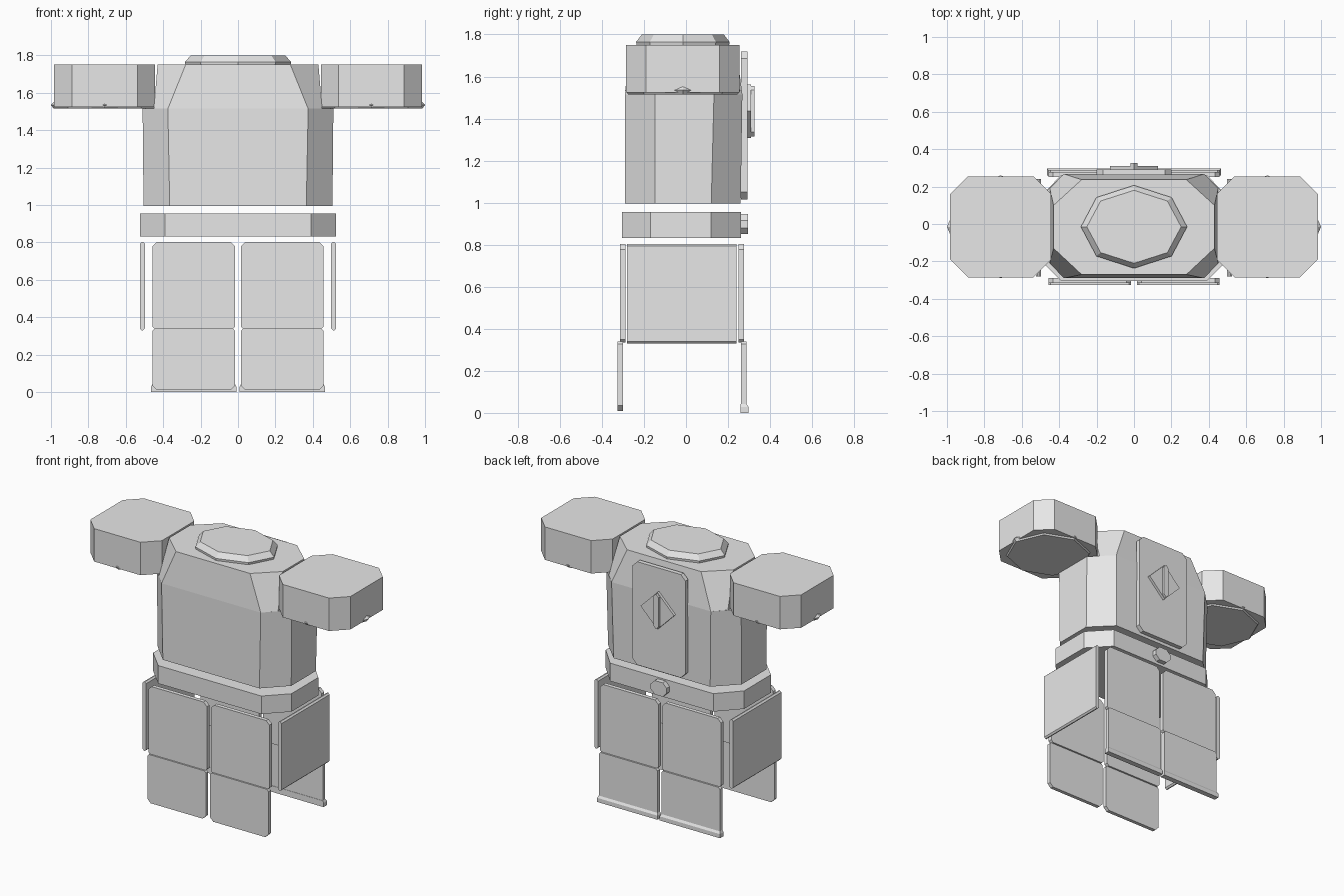
import bpy
import math

cube = bpy.data.objects.get("Cube")
if cube:
    bpy.data.objects.remove(cube, do_unlink=True)

grey = bpy.data.materials.new("light_grey")
grey.use_nodes = True
colour = (0.8, 0.8, 0.8, 1)
grey.diffuse_color = colour
grey.node_tree.nodes["Principled BSDF"].inputs["Base Color"].default_value = colour


def loft(name, rings):
    """Closed solid through a stack of rings with equal point counts."""
    n = len(rings[0])
    verts = [p for ring in rings for p in ring]
    faces = [tuple(range(n)), tuple(range(len(verts) - n, len(verts)))]
    for k in range(len(rings) - 1):
        for i in range(n):
            j = (i + 1) % n
            faces.append((k * n + i, k * n + j, (k + 1) * n + j, (k + 1) * n + i))
    mesh = bpy.data.meshes.new(name)
    mesh.from_pydata(verts, [], faces)
    mesh.materials.append(grey)
    obj = bpy.data.objects.new(name, mesh)
    bpy.context.collection.objects.link(obj)
    # Consistent outward normals
    bpy.context.view_layer.objects.active = obj
    obj.select_set(True)
    bpy.ops.object.mode_set(mode='EDIT')
    bpy.ops.mesh.select_all(action='SELECT')
    bpy.ops.mesh.normals_make_consistent(inside=False)
    bpy.ops.object.mode_set(mode='OBJECT')
    obj.select_set(False)
    return obj


def octagon(z, x, flat, front, side_front, side_back, back, cx=0):
    """Level eight-sided ring: half width, half flat width, then four depths."""
    half = [(flat, front), (x, side_front), (x, side_back), (flat, back)]
    pts = half + [(-a, b) for a, b in reversed(half)]
    return [(cx + a, b, z) for a, b in pts]


def ellipse(z, rx, ry, cx=0):
    return [(cx + rx * math.cos(i * math.pi / 4),
             ry * math.sin(i * math.pi / 4) - 0.015, z) for i in range(8)]


def cut_rect(x0, x1, z0, z1, low, high):
    """Rectangle outline with its low and high corners cut off."""
    return [(x0 + low, z0), (x1 - low, z0), (x1, z0 + low), (x1, z1 - high),
            (x1 - high, z1), (x0 + high, z1), (x0, z1 - high), (x0, z0 + low)]


def plate(name, outline, y0, y1):
    return loft(name, [[(x, y, z) for x, z in outline] for y in (y0, y1)])


# Torso with arm cut-outs above the chest, then the collar
loft("torso", [
    octagon(0.995, 0.505, 0.365, -0.29, -0.147, 0.12, 0.26),
    octagon(1.515, 0.51, 0.375, -0.29, -0.147, 0.133, 0.268),
    octagon(1.515, 0.45, 0.375, -0.29, -0.21, 0.19, 0.268),
    octagon(1.75, 0.43, 0.28, -0.27, -0.13, 0.10, 0.237)])
loft("collar", [ellipse(1.745, 0.28, 0.22), ellipse(1.765, 0.284, 0.222),
                ellipse(1.8, 0.252, 0.195)])

# Belt and its rear buckle
loft("belt", [octagon(z, 0.523, 0.39, -0.305, -0.17, 0.12, 0.262)
              for z in (0.832, 0.955)])
plate("belt_buckle", cut_rect(-0.06, 0.06, 0.85, 0.945, 0.03, 0.03), 0.25, 0.295)

# Back plate with a raised diamond and a narrow ridge
plate("back_plate", cut_rect(-0.2, 0.2, 1.015, 1.72, 0.035, 0.035), 0.262, 0.292)
MID = 1.435
plate("back_diamond", [(-0.127, MID), (0, MID - 0.127), (0.127, MID),
                       (0, MID + 0.127)], 0.285, 0.31)
plate("back_ridge", [(-0.02, MID - 0.1), (0, MID - 0.12), (0.02, MID - 0.1),
                     (0.02, MID + 0.1), (0, MID + 0.12), (-0.02, MID + 0.1)],
      0.3, 0.325)

for side, s in (("left", 1), ("right", -1)):
    # Shoulder block and the disc set in its underside
    cx = s * 0.713
    loft(side + "_shoulder", [octagon(z, 0.27, 0.175, -0.285, -0.19, 0.16, 0.255, cx)
                              for z in (1.525, 1.75)])
    loft(side + "_shoulder_disc", [ellipse(z, r, r - 0.012, cx) for z, r in
                                   ((1.515, 0.272), (1.535, 0.287), (1.56, 0.262))])

    # Front and rear hanging leg panels
    x0, x1 = sorted((s * 0.015, s * 0.458))
    upper = cut_rect(x0, x1, 0.335, 0.803, 0.015, 0.025)
    plate(side + "_front_upper_panel", upper, -0.315, -0.288)
    plate(side + "_rear_upper_panel", upper, 0.25, 0.277)
    plate(side + "_front_lower_panel",
          cut_rect(x0, x1, 0.01, 0.34, 0.025, 0.012), -0.325, -0.3)
    plate(side + "_rear_lower_panel",
          cut_rect(x0, x1, 0.0, 0.34, 0.004, 0.012), 0.262, 0.288)

    # Thick lip along the bottom of the rear panel
    lip = []
    for z, g, y in ((0.0, 0.007, 0.297), (0.028, 0.007, 0.297), (0.042, 0, 0.288)):
        lip.append([(x0 - g, 0.26, z), (x1 + g, 0.26, z), (x1 + g, y, z), (x0 - g, y, z)])
    loft(side + "_rear_lip", lip)

    # Hip panel with tapered ends
    h0, h1 = sorted((s * 0.498, s * 0.525))
    plate(side + "_hip_panel", cut_rect(h0, h1, 0.33, 0.803, 0.01, 0.01), -0.28, 0.24)
